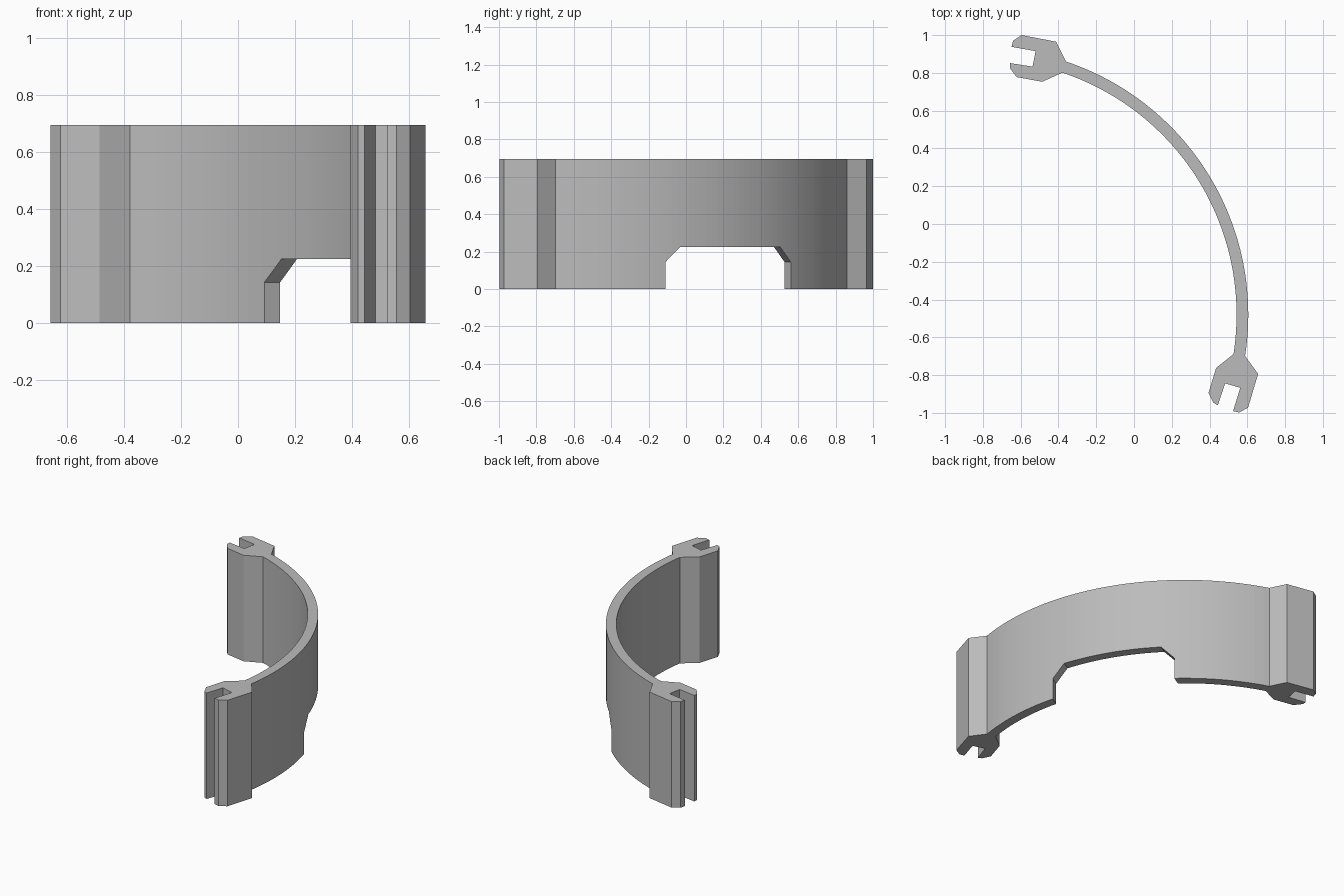
import bpy, bmesh, math
from mathutils import Vector, Matrix

if "Cube" in bpy.data.objects:
    bpy.data.objects.remove(bpy.data.objects["Cube"], do_unlink=True)

CENTRE = Vector((-0.808, -0.48))
AXIS = math.radians(31.3)        # direction of the symmetry axis
HALF = math.radians(40.2)        # half of the wall's sweep
OUTER, INNER, HEIGHT = 1.413, 1.351, 0.695
STEPS = 60

grey = bpy.data.materials.new("plain grey")
grey.use_nodes = True
colour = (0.5, 0.5, 0.5, 1)
grey.diffuse_color = colour
grey.node_tree.nodes["Principled BSDF"].inputs["Base Color"].default_value = colour


def extrude(name, outline, depth):
    """Solid made by raising a flat outline along z."""
    bm = bmesh.new()
    base = bm.faces.new([bm.verts.new((p[0], p[1], 0)) for p in outline])
    top = bmesh.ops.extrude_face_region(bm, geom=[base])["geom"]
    bmesh.ops.translate(bm, vec=(0, 0, depth),
                        verts=[g for g in top if isinstance(g, bmesh.types.BMVert)])
    bmesh.ops.recalc_face_normals(bm, faces=bm.faces)
    mesh = bpy.data.meshes.new(name)
    bm.to_mesh(mesh)
    bm.free()
    mesh.materials.append(grey)
    obj = bpy.data.objects.new(name, mesh)
    bpy.context.collection.objects.link(obj)
    return obj


def arc(radius):
    """Arc points from the back end to the front end."""
    angles = [AXIS + HALF - 2 * HALF * i / STEPS for i in range(STEPS + 1)]
    return [CENTRE + radius * Vector((math.cos(a), math.sin(a))) for a in angles]


def mirror(p):
    """Reflect a point across the symmetry axis."""
    d = Vector(p) - CENTRE
    c, s = math.cos(2 * AXIS), math.sin(2 * AXIS)
    return CENTRE + Vector((c * d.x + s * d.y, s * d.x - c * d.y))


# Slotted clip at the back end, from the inner wall round to the outer wall
clip = [(-0.486, 0.753), (-0.622, 0.778), (-0.657, 0.825), (-0.657, 0.852),
        (-0.537, 0.833), (-0.521, 0.915), (-0.648, 0.938), (-0.64, 0.97),
        (-0.595, 1.0), (-0.412, 0.965)]

# Curved wall with a mirrored clip at each end
outline = clip + arc(OUTER) + [mirror(p) for p in reversed(clip)] + arc(INNER)[::-1]
band = extrude("curved_band", outline, HEIGHT)

# Chamfered notch in the lower edge, cut along the symmetry axis
notch = [(-0.393, -0.1), (0.393, -0.1), (0.393, 0.143), (0.313, 0.225),
         (-0.313, 0.225), (-0.393, 0.143)]
cutter = extrude("notch_cutter", notch, 0.6)
across = Vector((-math.sin(AXIS), math.cos(AXIS), 0))
along = Vector((math.cos(AXIS), math.sin(AXIS), 0))
up = Vector((0, 0, 1))
place = Matrix((across, up, along)).transposed().to_4x4()
place.translation = CENTRE.to_3d() + along * 1.1
cutter.data.transform(place)
cutter.hide_render = True

cut = band.modifiers.new("notch", "BOOLEAN")
cut.operation = "DIFFERENCE"
cut.solver = "EXACT"
cut.object = cutter
bpy.context.view_layer.objects.active = band
band.select_set(True)
bpy.ops.object.modifier_apply(modifier=cut.name)
bpy.data.objects.remove(cutter, do_unlink=True)
